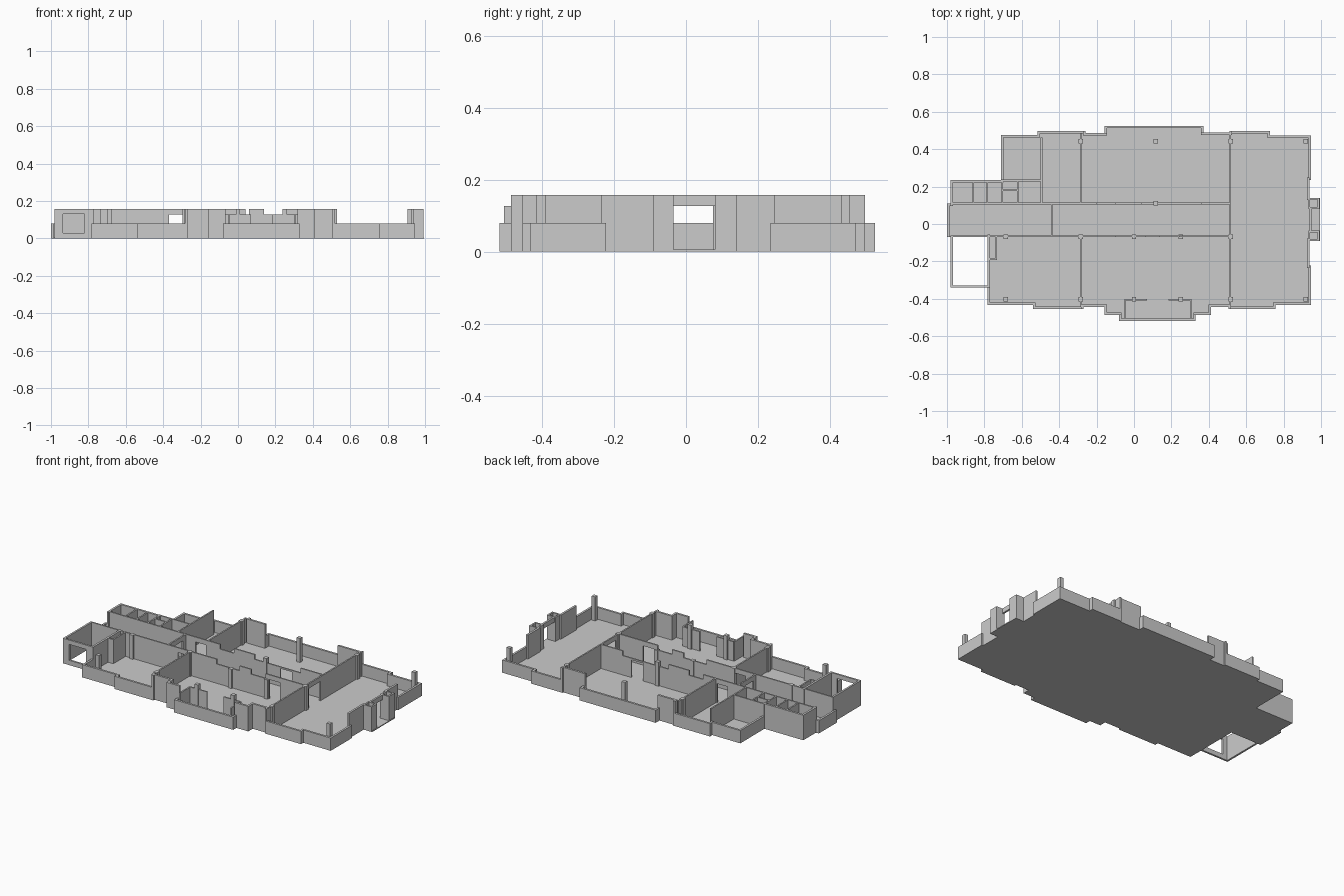
import bpy, bmesh
from mathutils import Vector

if "Cube" in bpy.data.objects:
    bpy.data.objects.remove(bpy.data.objects["Cube"])

LOW, HEAD, TALL = 0.08, 0.127, 0.157
T, TI = 0.013, 0.009          # outer / inner wall thickness


def add_box(bm, x0, x1, y0, y1, z0, z1):
    v = [bm.verts.new((x, y, z)) for z in (z0, z1)
         for x, y in ((x0, y0), (x1, y0), (x1, y1), (x0, y1))]
    for f in ((3, 2, 1, 0), (4, 5, 6, 7), (0, 1, 5, 4), (1, 2, 6, 5), (2, 3, 7, 6), (3, 0, 4, 7)):
        bm.faces.new([v[i] for i in f])


def finish(name, bm):
    bmesh.ops.recalc_face_normals(bm, faces=bm.faces)
    me = bpy.data.meshes.new(name)
    bm.to_mesh(me)
    bm.free()
    ob = bpy.data.objects.new(name, me)
    bpy.context.collection.objects.link(ob)
    return ob


def boxes(name, items):
    bm = bmesh.new()
    for b in items:
        add_box(bm, *b)
    return finish(name, bm)


def wall_x(name, y, segs, t=TI):
    """Wall running along x; segs = (start, end, bottom, top)."""
    return boxes(name, [(a, b, y - t / 2, y + t / 2, z0, z1) for a, b, z0, z1 in segs])


def wall_y(name, x, segs, t=TI):
    """Wall running along y."""
    return boxes(name, [(x - t / 2, x + t / 2, a, b, z0, z1) for a, b, z0, z1 in segs])


# Building outline, clockwise from the corridor end; third value = height of next wall
L, H = LOW, TALL
outline = [
    (-1.0, -.07, L), (-1.0, .11, L), (-.98, .11, H), (-.98, .235, H), (-.71, .235, L),
    (-.71, .475, L), (-.515, .475, L), (-.515, .498, L), (-.26, .498, H), (-.26, .487, H),
    (-.157, .487, L), (-.157, .525, L), (.372, .525, L), (.372, .49, H), (.51, .49, H),
    (.51, .498, L), (.727, .498, L), (.727, .472, L), (.947, .472, L), (.947, .235, 0),
    (.937, .235, H), (.937, .14, 0), (.995, .14, 0), (.995, -.09, 0), (.937, -.09, H),
    (.937, -.222, 0), (.947, -.222, L), (.947, -.432, L), (.757, -.432, L), (.757, -.455, L),
    (.505, -.455, H), (.505, -.443, H), (.412, -.443, H), (.412, -.487, H), (.33, -.487, L),
    (.33, -.519, L), (-.08, -.519, L), (-.08, -.487, H), (-.157, -.487, H), (-.157, -.443, H),
    (-.27, -.443, H), (-.27, -.455, L), (-.54, -.455, L), (-.54, -.432, L), (-.782, -.432, L),
    (-.782, -.34, H), (-.782, -.07, 0)]
pts = [Vector(p[:2]) for p in outline]
n = len(pts)

# Floor slab
bm = bmesh.new()
face = bm.faces.new([bm.verts.new((p.x, p.y, 0)) for p in pts])
ext = bmesh.ops.extrude_face_region(bm, geom=[face])
bmesh.ops.translate(bm, vec=(0, 0, .006), verts=[g for g in ext['geom'] if isinstance(g, bmesh.types.BMVert)])
bmesh.ops.triangulate(bm, faces=[f for f in bm.faces if len(f.verts) > 4])
finish("floor_slab", bm)


def reflex(i):
    a, b, c = pts[i - 1], pts[i], pts[(i + 1) % n]
    d, e = b - a, c - b
    return d.x * e.y - d.y * e.x > 0


# Outer walls follow the outline, offset inwards
outer = []
for i, (x, y, h) in enumerate(outline):
    if not h:
        continue
    j = (i + 1) % n
    a, b = pts[i].copy(), pts[j].copy()
    d = (b - a).normalized()
    inward = Vector((d.y, -d.x)) * T
    if reflex(i):
        a -= d * T
    if reflex(j):
        b += d * T
    c = b + inward
    outer.append((min(a.x, c.x), max(a.x, c.x), min(a.y, c.y), max(a.y, c.y), 0, h))
boxes("outer_walls", outer)

# Corridor walls with doorways and stepped tops
wall_x("corridor_wall_front", -.065, [
    (-.98, -.37, 0, H), (-.37, -.295, HEAD, H), (-.295, -.1, 0, H), (-.1, .06, 0, HEAD),
    (.06, .14, 0, H), (.14, .24, 0, HEAD), (.24, .265, 0, H), (.265, .34, HEAD, H), (.34, .515, 0, H)])
wall_x("corridor_wall_back", .11, [
    (-.98, -.37, 0, H), (-.37, -.295, HEAD, H), (-.295, -.2, 0, H), (-.2, -.1, 0, HEAD),
    (-.1, .04, 0, H), (.04, .22, 0, HEAD), (.22, .3, HEAD - .01, HEAD), (.3, .36, 0, HEAD),
    (.36, .515, 0, H)])

# Cross walls
door = [(-.065, -.035, 0, H), (-.035, .075, HEAD, H), (.075, .11, 0, H)]
wall_y("corridor_partition", -.44, door)
wall_y("right_hall_wall", .515, [(-.443, -.065, 0, H)] + door + [(.11, .487, 0, H)])
wall_y("left_cross_wall_front", -.285, [(-.443, -.065, 0, H)])
wall_y("left_cross_wall_back", -.285, [(.11, .487, 0, H)])
wall_y("back_room_wall", -.495, [(.11, .463, 0, H)])

# Small service rooms
for k, x in enumerate((-.86, -.785, -.705, -.622)):
    wall_y(f"service_partition_{k}", x, [(.11, .23, 0, H)])
wall_x("service_wall_back", .233, [(-.71, -.495, 0, H)])
wall_x("service_shelf_wall", .18, [(-.705, -.622, 0, H)])

# Closet beside the side yard
wall_y("closet_side", -.737, [(-.19, -.065, 0, H)])
wall_x("closet_end", -.187, [(-.775, -.733, 0, H)])

# Open side yard walls, with a window in the front one
wall_y("yard_wall_left", -.974, [(-.34, -.065, 0, H)], .012)
wall_x("yard_wall_front", -.334, [
    (-.968, -.935, 0, H), (-.82, -.782, 0, H), (-.935, -.82, 0, .03), (-.935, -.82, .13, H)], .012)

# Front bay vestibule
for k, (x, a, b) in enumerate(((-.05, -.05, .07), (.305, .185, .305))):
    wall_y(f"bay_side_{k}", x, [(-.506, -.405, 0, HEAD)])
    wall_x(f"bay_screen_{k}", -.405, [(a, b, 0, HEAD)])

# Columns
spots = [(x, -.403) for x in (-.285, 0, .25, .517, .917)]
spots += [(x, -.068) for x in (-.687, -.285, 0, .25, .517)]
spots += [(x, .443) for x in (-.285, .117, .517, .917)]
spots += [(-.687, -.403), (.117, .112)]
r = .012
boxes("columns", [(x - r, x + r, y - r, y + r, 0,
                   HEAD if (x in (0, .25) and y == -.068) else H) for x, y in spots])

# Hollow entrance piers
for k, (y0, y1) in enumerate(((-.09, -.035), (.08, .14))):
    x0, x1, t = .932, .992, .01
    boxes(f"entrance_pier_{k}", [
        (x0, x0 + t, y0, y1, 0, H), (x1 - t, x1, y0, y1, 0, H),
        (x0 + t, x1 - t, y0, y0 + t, 0, H), (x0 + t, x1 - t, y1 - t, y1, 0, H)])
# Entrance lintel
boxes("entrance_lintel", [(.937, .949, -.035, .08, HEAD, H)])
